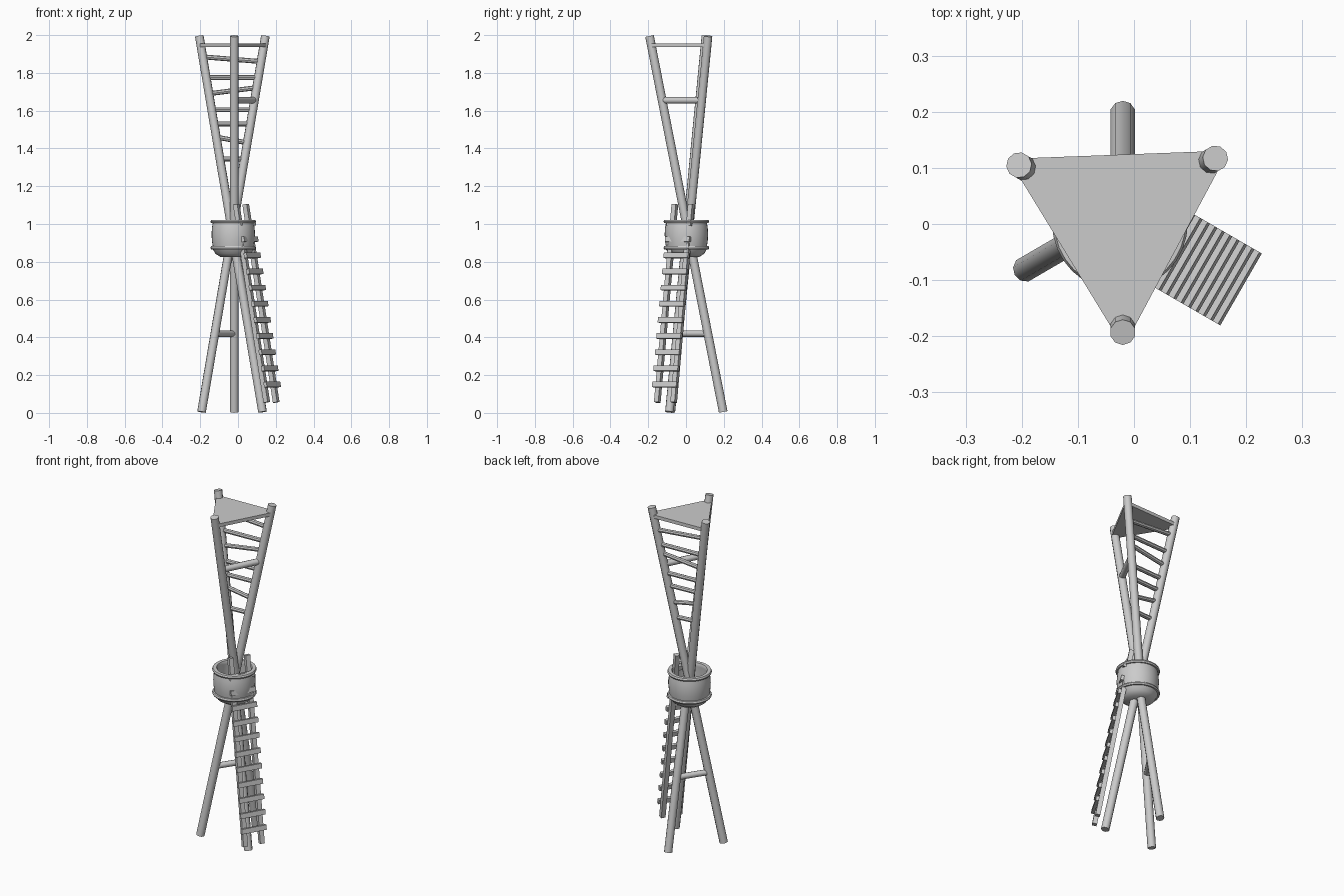
import bpy, bmesh, math
from mathutils import Vector, Matrix

if "Cube" in bpy.data.objects:
    bpy.data.objects.remove(bpy.data.objects["Cube"])


def finish(name, bm, smooth=None):
    bmesh.ops.recalc_face_normals(bm, faces=bm.faces)
    me = bpy.data.meshes.new(name)
    bm.to_mesh(me)
    bm.free()
    ob = bpy.data.objects.new(name, me)
    bpy.context.collection.objects.link(ob)
    if smooth:
        bpy.ops.object.select_all(action='DESELECT')
        ob.select_set(True)
        bpy.context.view_layer.objects.active = ob
        bpy.ops.object.shade_smooth_by_angle(angle=math.radians(smooth))
    return ob


def rod(name, a, b, r, sides=10):
    a, b = Vector(a), Vector(b)
    d = b - a
    bm = bmesh.new()
    mat = Matrix.Translation((a + b) / 2) @ d.to_track_quat('Z', 'Y').to_matrix().to_4x4()
    bmesh.ops.create_cone(bm, cap_ends=True, segments=sides, radius1=r, radius2=r,
                          depth=d.length, matrix=mat)
    return finish(name, bm, 40)


def box(name, centre, axes, size):
    bm = bmesh.new()
    rot = Matrix(axes).transposed().to_4x4()
    bmesh.ops.create_cube(bm, size=1, matrix=Matrix.Translation(centre) @ rot @ Matrix.Diagonal((*size, 1)))
    return finish(name, bm)


# Three crossing poles
poles = {
    'front': (Vector((-0.02, 0.197, 0.005)), Vector((-0.02, -0.193, 1.995))),
    'right': (Vector((-0.193, -0.08, 0.005)), Vector((0.145, 0.117, 1.995))),
    'left': (Vector((0.13, -0.088, 0.005)), Vector((-0.205, 0.105, 1.995))),
}
for n, (a, b) in poles.items():
    rod(n + '_pole', a, b, 0.023)


def on_pole(n, z):
    a, b = poles[n]
    return a.lerp(b, (z - a.z) / (b.z - a.z))


# Cross braces
rod('upper_brace', on_pole('front', 1.655), on_pole('right', 1.655), 0.018)
rod('lower_brace', on_pole('front', 0.42), on_pole('right', 0.42), 0.017)

# Uneven rungs between the back poles
for zl, zr in ((1.885, 1.86), (1.775, 1.775), (1.69, 1.722), (1.605, 1.605),
               (1.53, 1.53), (1.46, 1.43), (1.345, 1.343)):
    rod('upper_rung', on_pole('left', zl), on_pole('right', zr), 0.013, 8)

# Triangular lookout platform with clipped corners
bm = bmesh.new()
pts = [(-0.2, 0.117), (0.145, 0.13), (0.155, 0.105), (0, -0.185), (-0.04, -0.185), (-0.205, 0.085)]
face = bm.faces.new([bm.verts.new((x, y, 1.936)) for x, y in pts])
ext = bmesh.ops.extrude_face_region(bm, geom=[face])
bmesh.ops.translate(bm, vec=(0, 0, 0.02),
                    verts=[v for v in ext['geom'] if isinstance(v, bmesh.types.BMVert)])
if not face.is_valid or len(bm.faces) < 8:
    bm.faces.new([v for v in bm.verts if v.co.z < 1.94][:6])
finish('top_platform', bm)

# Crow's-nest barrel, lathed
profile = [(0, 0.824), (0.065, 0.824), (0.094, 0.842), (0.108, 0.866), (0.117, 0.866),
           (0.121, 0.874), (0.117, 0.883), (0.109, 0.884), (0.113, 0.91), (0.115, 0.945),
           (0.113, 0.98), (0.109, 1.004), (0.117, 1.004), (0.121, 1.012), (0.117, 1.021),
           (0.097, 1.021), (0.093, 1.012), (0.095, 1.0), (0.095, 0.875), (0, 0.865)]
bm = bmesh.new()
vs = [bm.verts.new((r, 0, z)) for r, z in profile]
es = [bm.edges.new(p) for p in zip(vs, vs[1:])]
bmesh.ops.spin(bm, geom=vs + es, cent=(0, 0, 0), axis=(0, 0, 1), angle=math.tau, steps=32)
bmesh.ops.remove_doubles(bm, verts=bm.verts, dist=0.0005)
finish('barrel', bm, 35).location = (-0.025, 0.002, 0)

# Leaning ladder: rails behind plank rungs
out = Vector((math.cos(math.radians(-30)), math.sin(math.radians(-30)), 0))
side = Vector((-out.y, out.x, 0))
up = Vector((-0.178 * out.x, -0.178 * out.y, 1))
axis = up.normalized()
normal = side.cross(axis).normalized()
axes = (side, axis, normal)
base = Vector((0.181, -0.111, 0.15))
for i in range(11):
    box('ladder_rung', base + up * (0.0855 * i), axes, (0.148, 0.028, 0.018))
for s in (-1, 1):
    centre = base + up * (0.58 - 0.15) - out * 0.021 + side * (0.05 * s)
    box('ladder_rail', centre, axes, (0.026, 1.065, 0.026))
